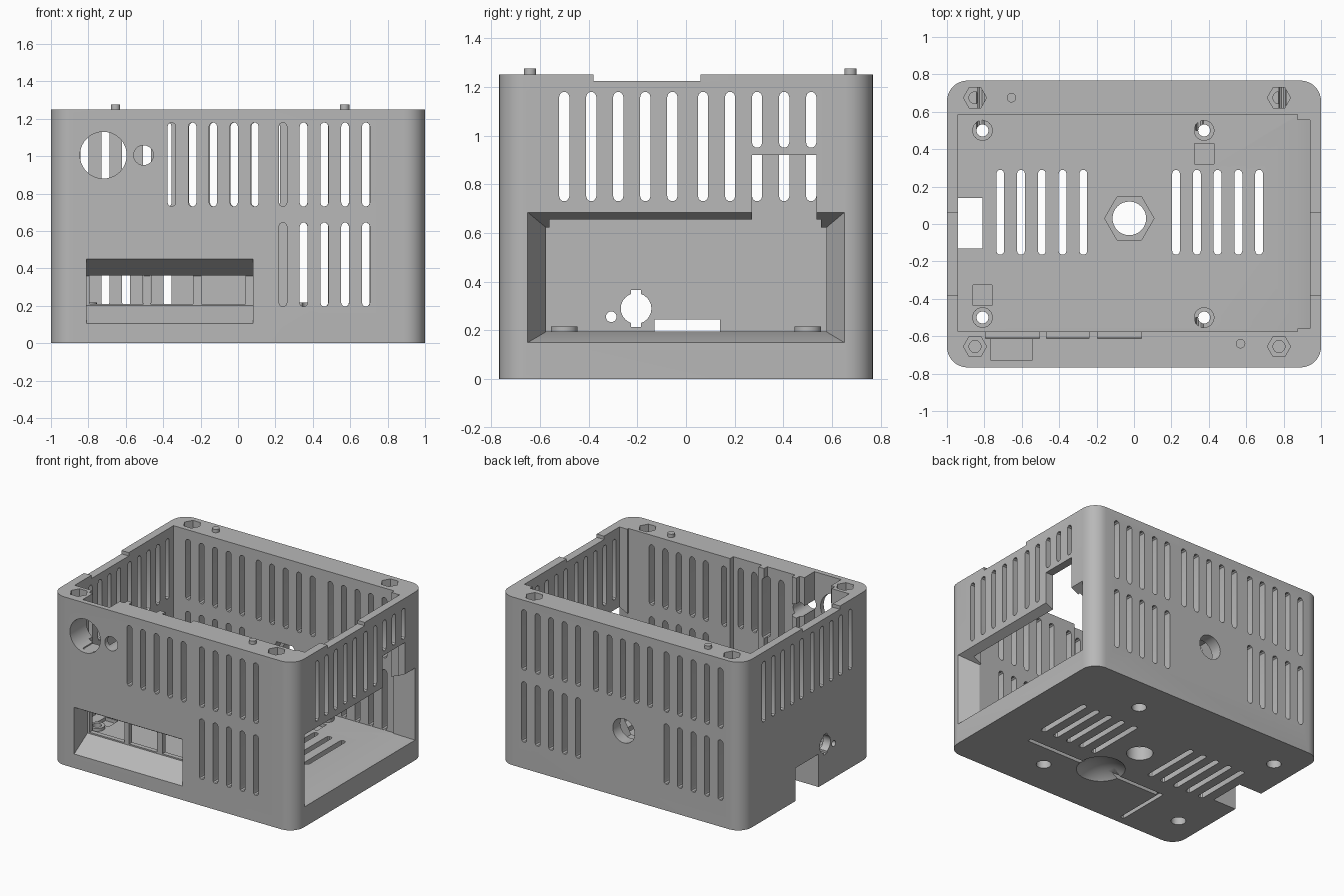
import bpy, bmesh, math
from mathutils import Vector

if "Cube" in bpy.data.objects:
    bpy.data.objects.remove(bpy.data.objects["Cube"])

grey = bpy.data.materials.new("plain grey plastic")
grey.use_nodes = True
grey.diffuse_color = (0.48, 0.48, 0.48, 1)
grey.node_tree.nodes["Principled BSDF"].inputs["Base Color"].default_value = (0.48, 0.48, 0.48, 1)


# Outline helpers
def circle(u, v, r, n=24):
    return [(u + r * math.cos(math.tau * i / n), v + r * math.sin(math.tau * i / n)) for i in range(n)]


def hexagon(u, v, r):
    return circle(u, v, r, 6)


def rect(u0, u1, v0, v1):
    return [(u0, v0), (u1, v0), (u1, v1), (u0, v1)]


def slot(u, v0, v1, r=0.021, n=5):
    top = [(u + r * math.cos(math.pi * i / n), v1 - r + r * math.sin(math.pi * i / n)) for i in range(n + 1)]
    return top + [(2 * u - a, v0 + v1 - b) for a, b in top]


def place(axis, p, d):
    u, v = p
    return Vector({"x": (d, u, v), "y": (u, d, v), "z": (u, v, d)}[axis])


def loft(bm, axis, start, d0, end, d1):
    """Solid between two matching outlines."""
    a = [bm.verts.new(place(axis, p, d0)) for p in start]
    b = [bm.verts.new(place(axis, p, d1)) for p in end]
    faces = [bm.faces.new(a), bm.faces.new(b)]
    for i in range(len(a)):
        j = (i + 1) % len(a)
        faces.append(bm.faces.new((a[i], a[j], b[j], b[i])))
    bmesh.ops.recalc_face_normals(bm, faces=faces)


def prism(bm, axis, outline, d0, d1):
    loft(bm, axis, outline, d0, outline, d1)


def to_object(bm, name):
    mesh = bpy.data.meshes.new(name)
    bm.to_mesh(mesh)
    bm.free()
    obj = bpy.data.objects.new(name, mesh)
    bpy.context.scene.collection.objects.link(obj)
    return obj


def combine(body, bm, operation="DIFFERENCE"):
    """Boolean a helper mesh into the body, then drop the helper."""
    tool = to_object(bm, "tool")
    tool.hide_render = True
    mod = body.modifiers.new("combine", "BOOLEAN")
    mod.operation, mod.object = operation, tool
    before = len(body.data.vertices)
    # The quick solver first, the exact one if it left the body untouched
    for solver in ("MANIFOLD", "EXACT"):
        mod.solver = solver
        bpy.context.view_layer.update()
        result = bpy.data.meshes.new_from_object(body.evaluated_get(bpy.context.evaluated_depsgraph_get()))
        if len(result.vertices) not in (0, before):
            break
    body.modifiers.clear()
    body.data = result
    bpy.data.objects.remove(tool)


# Outer block with rounded upright corners
R = 0.11
outline = []
for k, (sx, sy) in enumerate([(1, 1), (-1, 1), (-1, -1), (1, -1)]):
    for i in range(9):
        t = math.pi / 2 * (k + i / 8)
        outline.append((sx * (1 - R) + R * math.cos(t), sy * (0.767 - R) + R * math.sin(t)))
bm = bmesh.new()
prism(bm, "z", outline, 0, 1.25)
body = to_object(bm, "enclosure_body")

FLOOR, OVER = 0.195, 1.4

# Main cavity
bm = bmesh.new()
prism(bm, "z", rect(-0.94, 0.875, -0.575, 0.585), FLOOR, OVER)
combine(body, bm)

# Thinned side wall
bm = bmesh.new()
prism(bm, "z", rect(0.8, 0.94, -0.56, 0.555), FLOOR, OVER)
combine(body, bm)

# Underside dish and wiring groove
bm = bmesh.new()
dish = bmesh.ops.create_uvsphere(bm, u_segments=32, v_segments=24, radius=0.26)["verts"]
bmesh.ops.translate(bm, verts=dish, vec=(0.04, -0.3, -0.2))
combine(body, bm)
bm = bmesh.new()
groove = [(0.66, -0.325), (0.66, -0.295), (-0.505, -0.295), (-0.505, -0.71), (-0.475, -0.71), (-0.475, -0.325)]
prism(bm, "z", groove, -0.1, 0.03)
combine(body, bm)

# Tapered side window, tapered front opening, dips in the rim
bm = bmesh.new()
loft(bm, "x", rect(-0.68, 0.68, 0.132, 0.71), 1.05, rect(-0.569, 0.571, 0.198, 0.618), 0.865)
loft(bm, "y", rect(-0.81, 0.08, 0.084, 0.47), -0.8, rect(-0.81, 0.08, 0.2, 0.36), -0.61)
for x0, x1 in ((-1.1, -0.94), (0.94, 1.1)):
    prism(bm, "z", rect(x0, x1, -0.38, 0.06), 1.225, OVER)
combine(body, bm)

# Opening above the window and port channels in the front wall
bm = bmesh.new()
prism(bm, "x", rect(0.27, 0.535, 0.6, 0.92), 0.85, 1.1)
for x0, x1 in ((-0.795, -0.505), (-0.468, -0.24), (-0.195, 0.04)):
    prism(bm, "z", rect(x0, x1, -0.612, -0.55), 0.21, OVER)
combine(body, bm)
bm = bmesh.new()
prism(bm, "z", rect(-0.765, -0.545, -0.73, -0.56), 0.88, OVER)
combine(body, bm)

# Board standoffs and locating pins
bosses = [(x, y) for x in (-0.81, 0.375) for y in (-0.5, 0.5)]
bm = bmesh.new()
for x, y in bosses:
    prism(bm, "z", circle(x, y, 0.055), 0.15, 0.217)
for x, y in ((-0.655, 0.675), (0.57, -0.64)):
    prism(bm, "z", circle(x, y, 0.025), 1.2, 1.275)
combine(body, bm, "UNION")

# Hexagonal nut pockets, key slit, cable notch, floor pockets, countersinks
bm = bmesh.new()
prism(bm, "z", hexagon(-0.025, 0.03, 0.132), 0.1, 0.3)
prism(bm, "y", hexagon(-0.025, 0.5, 0.132), 0.5, 0.68)
prism(bm, "x", rect(-0.225, -0.185, 0.215, 0.365), -1.1, -0.9)
prism(bm, "z", rect(-1.1, -0.81, -0.13, 0.14), -0.1, 0.245)
for x, y in ((0.375, 0.375), (-0.81, -0.38)):
    prism(bm, "z", rect(x - 0.052, x + 0.052, y - 0.055, y + 0.055), 0.17, 0.208)
for x, y in bosses:
    prism(bm, "z", circle(x, y, 0.05), -0.1, 0.1)
corners = [(x, y) for x in (-0.85, 0.775) for y in (-0.655, 0.675)]
for x, y in corners:
    prism(bm, "z", hexagon(x, y, 0.062), 1.17, OVER)
combine(body, bm)

# Round holes in the walls, floor, standoffs and corners
bm = bmesh.new()
prism(bm, "y", circle(-0.72, 1.005, 0.125, 40), -0.85, -0.5)
prism(bm, "y", circle(-0.505, 1.005, 0.053), -0.85, -0.5)
prism(bm, "y", circle(-0.025, 0.5, 0.09, 32), 0.5, 0.85)
prism(bm, "x", circle(-0.205, 0.29, 0.063), -1.1, -0.9)
prism(bm, "x", circle(-0.307, 0.256, 0.022), -1.1, -0.9)
prism(bm, "z", circle(-0.025, 0.03, 0.09, 32), -0.1, 0.3)
for x, y in bosses:
    prism(bm, "z", circle(x, y, 0.032), -0.1, 0.3)
for x, y in corners:
    # The jack hole runs under one corner, so the screw holes stop above it
    prism(bm, "z", circle(x, y, 0.032), 1.14, OVER)
combine(body, bm)

# Vent slots
STEP = 0.111
HIGH, LOW = (0.73, 1.18), (0.195, 0.645)


def row(start):
    return [start + STEP * i for i in range(5)]


bm = bmesh.new()
for x in row(-0.355) + row(0.24):
    prism(bm, "y", slot(x, *HIGH), -0.85, -0.5)
for x in row(0.24):
    prism(bm, "y", slot(x, *LOW), -0.85, -0.5)
for x in row(-0.82) + row(-0.24) + row(0.35):
    prism(bm, "y", slot(x, *HIGH), 0.5, 0.85)
for x in row(-0.82) + row(0.35):
    prism(bm, "y", slot(x, *LOW), 0.5, 0.85)
for y in row(-0.5) + row(0.07):
    prism(bm, "x", slot(y, *HIGH), -1.1, -0.9)
    prism(bm, "x", slot(y, 0.95 if y > 0.25 else HIGH[0], HIGH[1]), 0.9, 1.1)
for x in row(-0.715) + row(0.225):
    prism(bm, "z", slot(x, -0.165, 0.29), -0.1, 0.3)
combine(body, bm)

# Finish
body.data.materials.clear()
body.data.materials.append(grey)
for poly in body.data.polygons:
    poly.material_index = 0
bpy.ops.object.select_all(action="DESELECT")
body.select_set(True)
bpy.context.view_layer.objects.active = body
bpy.ops.object.shade_smooth_by_angle(angle=math.radians(30))
